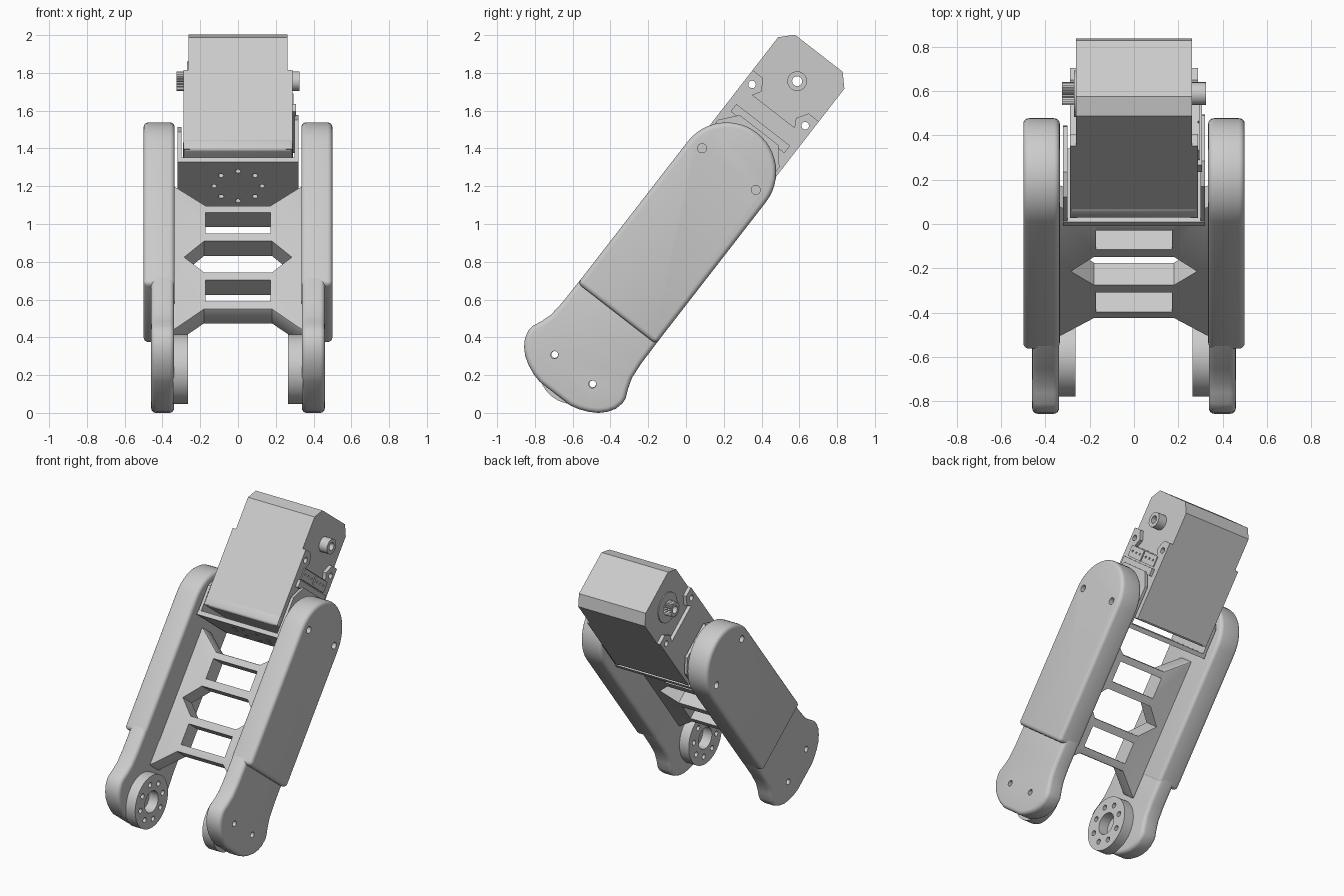
import bpy, bmesh, math
from mathutils import Matrix, Vector

if "Cube" in bpy.data.objects:
    bpy.data.objects.remove(bpy.data.objects["Cube"], do_unlink=True)

# Limb frame: X across, Y through the limb, Z along the limb, tilted backwards
FRAME = Matrix.Translation((0, -0.483, 0.375)) @ Matrix.Rotation(math.radians(-37.8), 4, 'X')

grey = bpy.data.materials.new("light_grey")
grey.use_nodes = True
GREY = (0.6, 0.6, 0.6, 1)
grey.diffuse_color = GREY
grey.node_tree.nodes["Principled BSDF"].inputs["Base Color"].default_value = GREY


def prism(bm, pts, lo, hi, axis):
    """Extrude a 2D profile along X (profile in Y,Z), Y (in X,Z) or Z (in X,Y)."""
    place = {'X': lambda p, d: (d, p[0], p[1]),
             'Y': lambda p, d: (p[0], d, p[1]),
             'Z': lambda p, d: (p[0], p[1], d)}[axis]
    ends = [[bm.verts.new(place(p, d)) for p in pts] for d in (lo, hi)]
    bm.faces.new(ends[0])
    bm.faces.new(ends[1])
    for i in range(len(pts)):
        j = (i + 1) % len(pts)
        bm.faces.new((ends[0][i], ends[0][j], ends[1][j], ends[1][i]))


def circle(c, r, n=32):
    return [(c[0] + r * math.cos(2 * math.pi * i / n),
             c[1] + r * math.sin(2 * math.pi * i / n)) for i in range(n)]


def ring(c, r, n=8):
    return circle(c, r, n)


def rect(a0, a1, b0, b1):
    return [(a0, b0), (a1, b0), (a1, b1), (a0, b1)]


def mirrored(half):
    return half + [(-a, b) for a, b in reversed(half)]


def raw(name, shapes):
    bm = bmesh.new()
    for s in shapes:
        prism(bm, *s)
    bmesh.ops.recalc_face_normals(bm, faces=bm.faces)
    mesh = bpy.data.meshes.new(name)
    bm.to_mesh(mesh)
    bm.free()
    ob = bpy.data.objects.new(name, mesh)
    bpy.context.collection.objects.link(ob)
    ob.matrix_world = FRAME
    return ob


def part(name, shapes, cuts=(), bevel=0, segments=4):
    ob = raw(name, shapes)
    ob.data.materials.append(grey)
    bpy.ops.object.select_all(action='DESELECT')
    ob.select_set(True)
    bpy.context.view_layer.objects.active = ob
    if bevel:
        m = ob.modifiers.new("round", 'BEVEL')
        m.width, m.segments = bevel, segments
        m.limit_method, m.angle_limit = 'ANGLE', math.radians(50)
        bpy.ops.object.modifier_apply(modifier=m.name)
    if cuts:
        cutter = raw("cutter", cuts)
        cutter.hide_render = True
        m = ob.modifiers.new("cut", 'BOOLEAN')
        m.operation, m.object, m.solver = 'DIFFERENCE', cutter, 'EXACT'
        bpy.ops.object.modifier_apply(modifier=m.name)
        bpy.data.objects.remove(cutter, do_unlink=True)
    bpy.ops.object.shade_smooth_by_angle(angle=math.radians(35))
    return ob


JOINT = (0, -0.182)     # lower pivot
MOTOR = (0, 1.748)      # motor shaft

# Side profiles
cover_pts = [(-0.262, 0.19), (0.262, 0.19)] + [
    (0.262 * math.cos(math.pi * i / 24), 1.14 + 0.262 * math.sin(math.pi * i / 24)) for i in range(25)]
foot_pts = mirrored([(0.262, 0.25), (0.264, 0.06), (0.272, -0.03), (0.29, -0.085), (0.312, -0.135),
                     (0.315, -0.165), (0.305, -0.21), (0.28, -0.25), (0.245, -0.285),
                     (0.2, -0.312), (0.15, -0.333), (0.1, -0.345)])
ear_pts = mirrored([(0.222, 1.12), (0.222, 1.65), (0.153, 1.65), (0.115, 1.59), (0.14, 1.545)])

for side, word in ((1, "left"), (-1, "right")):
    def across(pts, a, b):
        return (pts, side * a, side * b, 'X')

    # Side rails with their feet and pivot discs
    part(word + "_rail_cover", [across(cover_pts, 0.335, 0.5)],
         [across(circle((y, 1.159), 0.024, 20), 0.47, 0.52) for y in (-0.18, 0.18)], 0.026)
    bolts = [across(circle((y, -0.184), 0.02, 20), 0.2, 0.6) for y in (-0.127, 0.127)]
    part(word + "_foot", [across(foot_pts, 0.338, 0.46)], bolts, 0.026)
    part(word + "_pivot_disc", [across(circle(JOINT, 0.185, 64), 0.265, 0.345)],
         [across(circle(JOINT, 0.075), 0.25, 0.336)] +
         [across(circle(p, 0.018, 16), 0.2, 0.36) for p in ring(JOINT, 0.127)])

    # Motor ear plates with screw holes
    part(word + "_ear_plate", [across(ear_pts, 0.255, 0.288)],
         [across(circle((y, 1.588), 0.02, 16), 0.2, 0.3) for y in (-0.178, 0.178)])

    # Bracket cheeks beside the motor
    top = 1.42 if side > 0 else 1.34
    cheek = mirrored([(0.205, 1.05), (0.205, top - 0.09), (0.13, top)])
    part(word + "_bracket_cheek", [across(cheek, 0.3, 0.32)])

# Ladder web between the rails
outline = mirrored([(0.345, 1.0), (0.32, 0.985), (0.17, 0.867)])
outline += mirrored([(-0.345, 0.03), (-0.32, 0.05), (-0.18, 0.171)])
windows = [rect(-0.172, 0.172, 0.222, 0.366), rect(-0.172, 0.172, 0.68, 0.82),
           mirrored([(0.18, 0.418), (0.285, 0.52), (0.18, 0.627)])]
part("ladder_web", [(outline, -0.063, 0.065, 'Y')],
     [(w, -0.2, 0.2, 'Y') for w in windows], 0.008, 2)

# Bracket base with a ring of bolt holes
part("bracket_base", [(rect(-0.32, 0.32, -0.21, 0.21), 1.045, 1.075, 'Z')],
     [(circle(p, 0.015, 16), 1.0, 1.1, 'Z') for p in ring((0, 0), 0.127)])

# Motor body with chamfered far end
body = mirrored([(0.222, 1.125), (0.222, 1.87), (0.16, 1.935)])
part("motor_body", [(body, -0.263, 0.263, 'X')],
     [(circle(MOTOR, 0.026), -0.5, 0.5, 'X')] +
     [(circle((y, 1.588), 0.02, 16), -0.5, 0.5, 'X') for y in (-0.178, 0.178)])
part("motor_lower_case", [(rect(-0.29, 0.29, -0.225, 0.215), 1.115, 1.19, 'Z')], (), 0.016, 3)

# Output shafts: plain on one side, splined with a collar on the other
shaft_hole = [(circle(MOTOR, 0.026), -0.5, 0.5, 'X')]
part("plain_shaft", [(circle(MOTOR, 0.052, 40), 0.255, 0.326, 'X')], shaft_hole)
spline = [(MOTOR[0] + r * math.cos(a), MOTOR[1] + r * math.sin(a))
          for i in range(48) for r, a in [(0.052 if i % 2 else 0.045, math.pi * i / 24)]]
part("splined_shaft", [(spline, -0.326, -0.255, 'X')], shaft_hole)
part("shaft_collar", [(circle(MOTOR, 0.105, 48), -0.27, -0.25, 'X')], shaft_hole)

# Cable sockets with pin holes, and the ledge below them
for y in (-0.083, 0.083):
    part("cable_socket", [(rect(y - 0.077, y + 0.077, 1.465, 1.54), 0.26, 0.295, 'X')],
         [(circle((y + d, 1.505), 0.007, 10), 0.28, 0.31, 'X') for d in (-0.045, 0, 0.045)])
part("socket_ledge", [(rect(-0.18, 0.18, 1.405, 1.455), 0.26, 0.308, 'X')])
